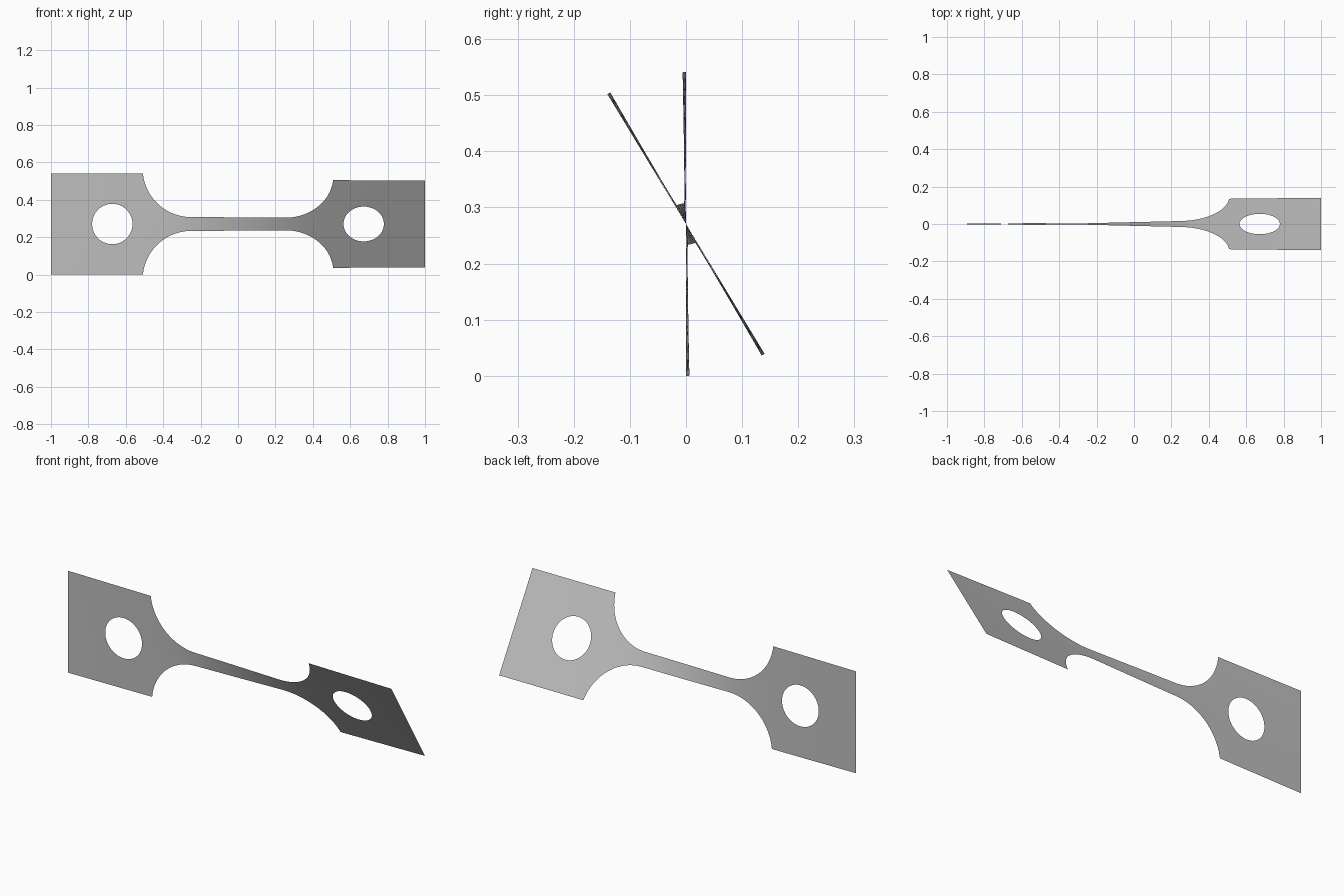
import bpy, bmesh, math
from mathutils import Vector

if "Cube" in bpy.data.objects:
    bpy.data.objects.remove(bpy.data.objects["Cube"])

HALF = 0.2705        # half height of the end plates
NECK = 0.037         # half height of the narrow gauge
RADIUS = 0.26        # fillet radius
NECK_END = 0.25      # where the fillets begin
HOLE_X, HOLE_R = 0.672, 0.108
TWIST = math.radians(31.2)
ROWS, RINGS, STEPS = 16, 5, 400

drop = NECK + RADIUS - HALF
SHOULDER = NECK_END + math.sqrt(RADIUS ** 2 - drop ** 2)


def half_width(x):
    s = abs(x) - NECK_END
    if s <= 0:
        return NECK
    if abs(x) >= SHOULDER - 1e-6:
        return HALF
    return NECK + RADIUS - math.sqrt(RADIUS ** 2 - s ** 2)


# Twist builds up fastest where the strip is narrow
total = [0.0]
for i in range(STEPS):
    x = -1 + 2 * (i + 0.5) / STEPS
    total.append(total[-1] + half_width(x) ** -1.35)


def twist(x):
    t = min(max((x + 1) / 2 * STEPS, 0), STEPS - 1e-6)
    i = int(t)
    return TWIST * (total[i] + (total[i + 1] - total[i]) * (t - i)) / total[-1]


def place(bm, x, v):
    a = twist(x)
    return bm.verts.new((x, -v * math.sin(a), HALF + v * math.cos(a)))


def skin(bm, lines, closed=False):
    for a, b in zip(lines, lines[1:]):
        n = len(a)
        for i in range(n if closed else n - 1):
            j = (i + 1) % n
            bm.faces.new((a[i], a[j], b[j], b[i]))


def add_plate(bm, side):
    # Rings of points running from the round hole out to the rectangle
    corners = [Vector(c) for c in ((SHOULDER, -HALF), (1, -HALF), (1, HALF), (SHOULDER, HALF))]
    centre = Vector((HOLE_X, 0))
    pairs = []
    for k in range(4):
        p, q = corners[k], corners[(k + 1) % 4]
        start = math.atan2(p.y, p.x - HOLE_X)
        sweep = (math.atan2(q.y, q.x - HOLE_X) - start) % math.tau
        for i in range(ROWS):
            t = i / ROWS
            a = start + sweep * t
            rim = centre + HOLE_R * Vector((math.cos(a), math.sin(a)))
            pairs.append((rim, p.lerp(q, t)))
    rings = []
    for r in range(RINGS + 1):
        pts = [rim.lerp(edge, r / RINGS) for rim, edge in pairs]
        rings.append([place(bm, side * p.x, p.y) for p in pts])
    skin(bm, rings, closed=True)


def add_neck(bm):
    # Straight gauge with a rounded fillet at each end
    end = math.asin((SHOULDER - NECK_END) / RADIUS)
    fillet = [NECK_END + RADIUS * math.sin(end * i / 20) for i in range(1, 21)]
    gauge = [NECK_END * i / 12 for i in range(-12, 13)]
    stations = [-x for x in reversed(fillet)] + gauge + fillet
    columns = []
    for x in stations:
        w = half_width(x)
        columns.append([place(bm, x, w * (2 * i / ROWS - 1)) for i in range(ROWS + 1)])
    skin(bm, columns)


# Twisted sheet specimen
bm = bmesh.new()
add_neck(bm)
for side in (-1, 1):
    add_plate(bm, side)
bmesh.ops.remove_doubles(bm, verts=bm.verts[:], dist=0.0002)
bmesh.ops.recalc_face_normals(bm, faces=bm.faces[:])
bm.normal_update()
if sum(f.normal.y for f in bm.faces) > 0:
    bmesh.ops.reverse_faces(bm, faces=bm.faces[:])
mesh = bpy.data.meshes.new("twisted_strip")
bm.to_mesh(mesh)
bm.free()
strip = bpy.data.objects.new("twisted_strip", mesh)
bpy.context.collection.objects.link(strip)

# Plain grey metal
grey = bpy.data.materials.new("light_grey")
grey.use_nodes = True
colour = (0.52, 0.52, 0.52, 1)
grey.diffuse_color = colour
grey.node_tree.nodes["Principled BSDF"].inputs["Base Color"].default_value = colour
mesh.materials.append(grey)

bpy.context.view_layer.objects.active = strip
strip.select_set(True)
bpy.ops.object.shade_smooth_by_angle()
